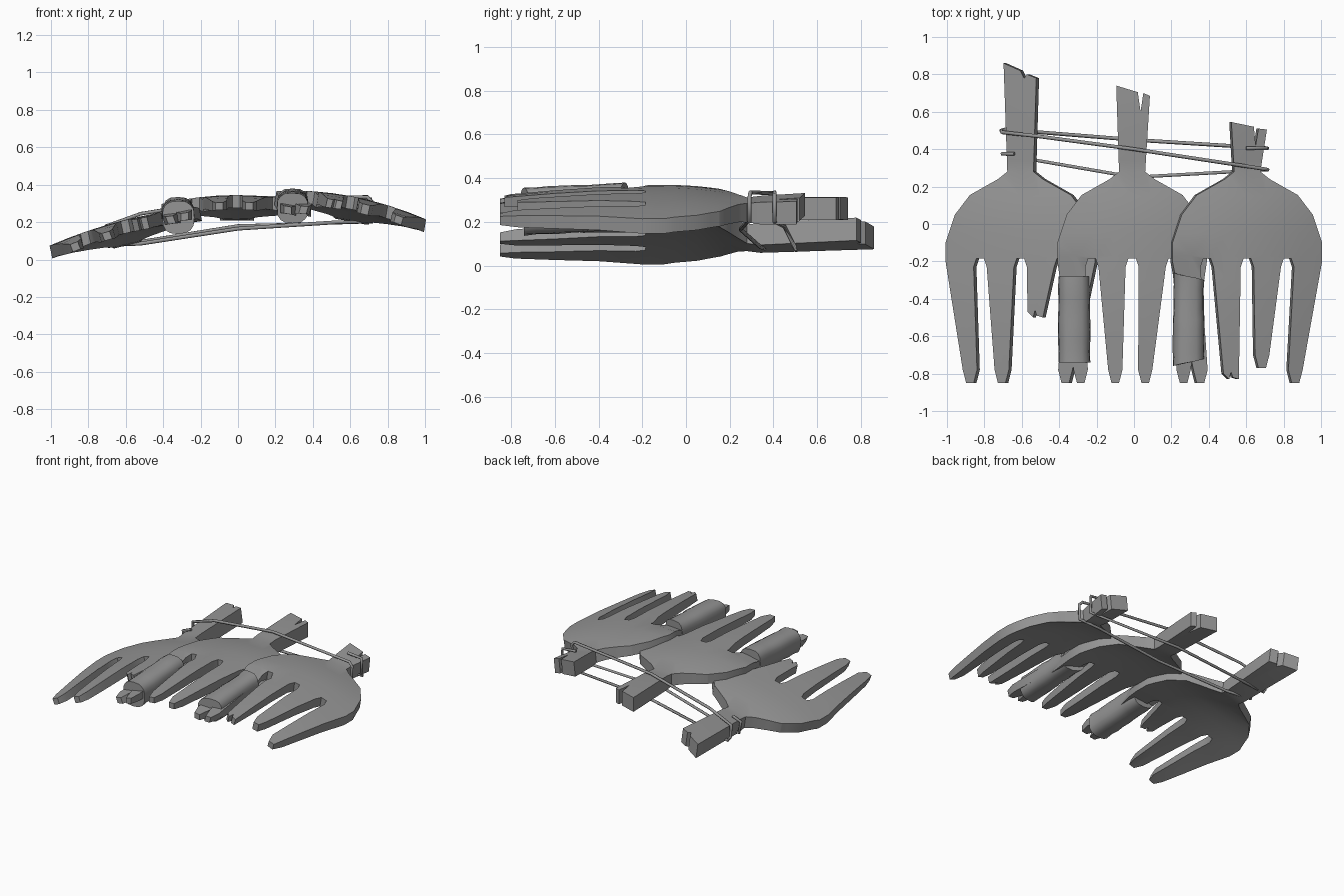
import bpy, bmesh, math, random
from mathutils import Vector

random.seed(4)
if "Cube" in bpy.data.objects:
    bpy.data.objects.remove(bpy.data.objects["Cube"], do_unlink=True)


def material(name, rgb):
    m = bpy.data.materials.new(name)
    m.use_nodes = True
    m.diffuse_color = (*rgb, 1)
    m.node_tree.nodes["Principled BSDF"].inputs["Base Color"].default_value = (*rgb, 1)
    return m


grey = material("worn grey", (0.3, 0.3, 0.3))


def finish(bm, name, angle):
    bmesh.ops.recalc_face_normals(bm, faces=bm.faces[:])
    me = bpy.data.meshes.new(name)
    bm.to_mesh(me)
    bm.free()
    me.materials.append(grey)
    ob = bpy.data.objects.new(name, me)
    bpy.context.collection.objects.link(ob)
    bpy.ops.object.select_all(action="DESELECT")
    ob.select_set(True)
    bpy.context.view_layer.objects.active = ob
    bpy.ops.object.shade_smooth_by_angle(angle=math.radians(angle))


def lerp(table, t):
    for (a, va), (b, vb) in zip(table, table[1:]):
        if t <= b:
            return va + (vb - va) * max(0, t - a) / (b - a)
    return table[-1][1]


# Head outline from the outer tine up to the neck, for one half
SHOULDER = [(-.40, -.2), (-.40, -.1), (-.35, .05), (-.27, .155), (-.12, .24), (-.07, .28)]
SLOTS = (-.215, 0, .215)
THICK = [(-.85, .02), (-.75, .028), (-.2, .034), (.15, .034), (.3, .045), (.35, .052)]


def tine(x, end, jagged):
    if jagged:  # snapped tip
        return [(x - .042, end + .03), (x - .012, end), (x - .002, end + .04),
                (x + .008, end + .01), (x + .04, end)]
    return [(x - .038, end + .07), (x - .02, end), (x + .02, end), (x + .038, end + .07)]


def fork(name, cx, cz, roll, dome, handle, lift, tips, ends, snapped, sag):
    """sag holds the height shift of the first and last tine where they are wrapped."""
    outline = list(SHOULDER)
    outline += handle
    outline += [(-x, y) for x, y in reversed(SHOULDER)]
    for i in (3, 2, 1, 0):
        outline += reversed(tine(tips[i], ends[i], snapped == i))
        if i:
            s = SLOTS[i - 1]
            outline += [(s + .035, -.23), (s + .02, -.185), (s - .02, -.185), (s - .035, -.23)]
    bm = bmesh.new()
    bm.faces.new([bm.verts.new((x, y, 0)) for x, y in outline])
    # Cut lines allow the flat blank to be bent
    cuts = [(Vector((x, 0, 0)), Vector((1, 0, 0))) for x in (-.3, -.2, -.1, 0, .1, .2, .3)]
    cuts += [(Vector((0, y, 0)), Vector((0, 1, 0)))
             for y in (-.6, -.4, -.3, -.17, -.05, .05, .15, .28, .34)]
    for co, no in cuts:
        bmesh.ops.bisect_plane(bm, geom=bm.verts[:] + bm.edges[:] + bm.faces[:],
                               dist=1e-5, plane_co=co, plane_no=no)
    bottom = bm.verts[:]
    res = bmesh.ops.extrude_face_region(bm, geom=bm.faces[:], use_keep_orig=True)
    top = {v for v in res["geom"] if isinstance(v, bmesh.types.BMVert)}
    bend = [(-.85, -.01), (-.4, .012), (0, .014), (.15, -.003), (.28, -.035), (.34, -.035), (.86, lift)]
    for v in bottom + list(top):
        x, y = v.co.x, v.co.y
        side = 1 if v in top else -1
        z = cz + roll * x - dome * x * x + lerp(bend, y) + side * lerp(THICK, y)
        if abs(x) > .18:
            z += sag[int(x > 0)] * min(1, max(0, (-.19 - y) / .11))
        v.co = (x + cx - side * roll * .03, y, z)
    finish(bm, name, 28)


fork("right_fork", -.6, .163, .25, .23,
     [(-.09, .86), (0, .82), (.02, .78), (.035, .8), (.085, .78)], -.012,
     (-.27, -.1, .08, .24), (-.85, -.85, -.5, -.85), 2, (0, .012))
fork("middle_fork", -.01, .297, 0, .3,
     [(-.085, .74), (.03, .705), (.045, .60), (.06, .7), (.095, .685)], -.035,
     (-.275, -.09, .07, .275), (-.85, -.85, -.85, -.85), None, (-.035, 0))
fork("left_fork", .6, .291, -.19, .3,
     [(-.085, .545), (.035, .52), (.045, .42), (.06, .51), (.105, .505)], -.01,
     (-.25, -.085, .08, .258), (-.85, -.83, -.77, -.85), 1, (-.045, 0))


# Cloth wraps binding neighbouring tines
def wrap(name, cx, cz, rx, rz, slant):
    bm = bmesh.new()
    sides, rows, rings = 16, 9, []
    for r in range(rows):
        t = r / (rows - 1)
        grow = random.uniform(.97, 1.02)
        ring = []
        for i in range(sides):
            a = math.tau * i / sides
            c, s = math.cos(a), math.sin(a)
            g = grow * random.uniform(.98, 1.02)
            y = -.28 - .46 * t + slant * c * (1 - 2 * t)
            ring.append(bm.verts.new((cx + rx * g * math.copysign(abs(c) ** .75, c), y,
                                      cz - .025 * t + rz * g * math.copysign(abs(s) ** .75, s))))
        rings.append(ring)
    for a, b in zip(rings, rings[1:]):
        for i in range(sides):
            j = (i + 1) % sides
            bm.faces.new((a[i], a[j], b[j], b[i]))
    bm.faces.new(rings[0])
    bm.faces.new(rings[-1])
    finish(bm, name, 40)


wrap("right_wrap", -.32, .25, .085, .086, 0)
wrap("left_wrap", .292, .3, .083, .08, -.02)

# Wire laced around the three handles
PATH = [(.6, .405, .335), (.71, .405, .325), (.715, .405, .2), (0, .45, .18), (-.69, .505, .07),
        (-.71, .5, .1), (-.705, .49, .18), (-.52, .47, .245), (0, .4, .33), (.69, .295, .335),
        (.715, .29, .31), (.71, .29, .2), (.54, .28, .2), (0, .25, .165), (-.52, .34, .085),
        (-.69, .375, .075), (-.705, .375, .16), (-.64, .375, .185)]
curve = bpy.data.curves.new("binding_wire", "CURVE")
curve.dimensions = "3D"
curve.bevel_depth = .01
curve.bevel_resolution = 1
curve.use_fill_caps = True
spline = curve.splines.new("POLY")
spline.points.add(len(PATH) - 1)
for p, co in zip(spline.points, PATH):
    p.co = (*co, 1)
curve.materials.append(grey)
bpy.context.collection.objects.link(bpy.data.objects.new("binding_wire", curve))
